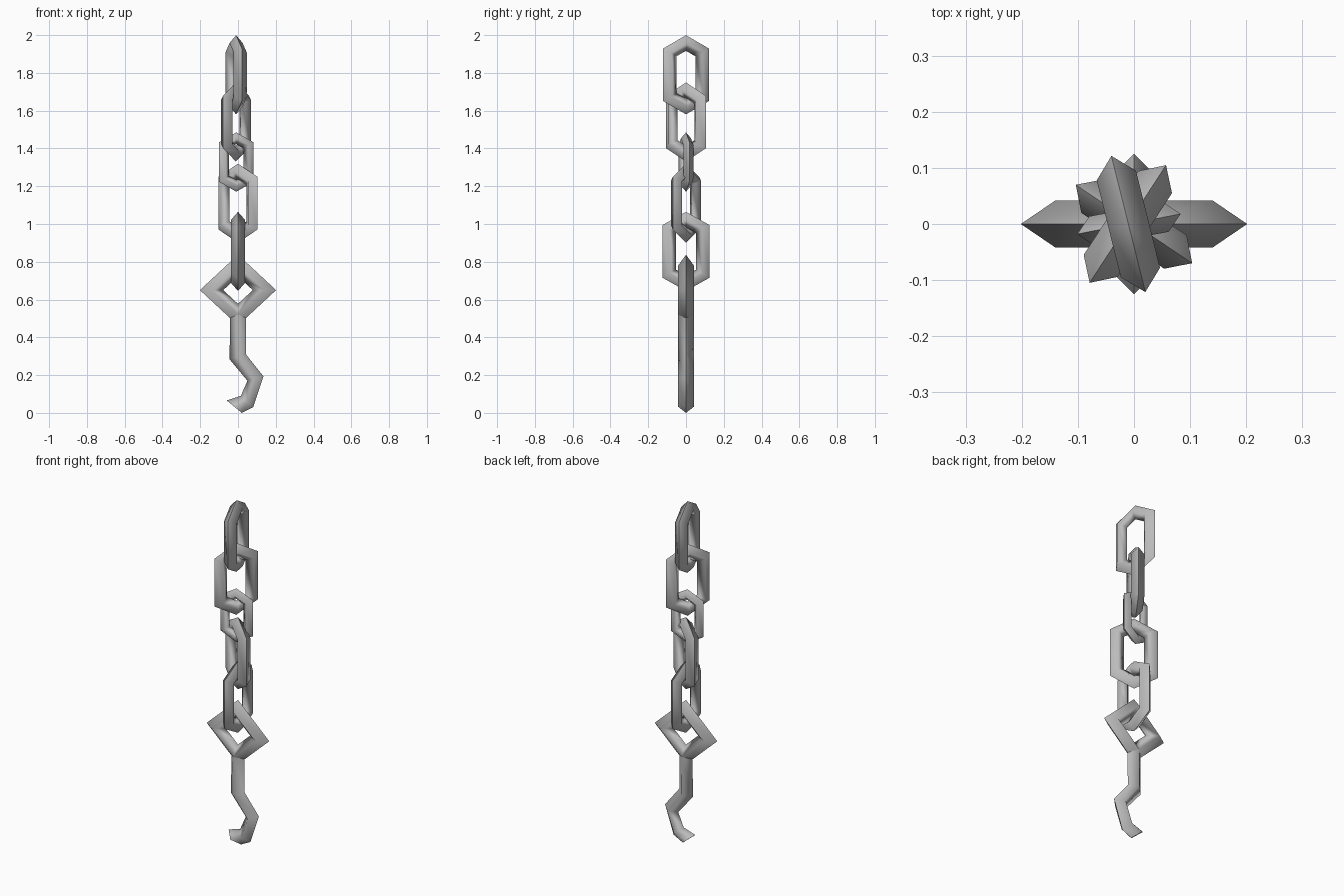
import bpy, bmesh
from math import radians
from mathutils import Vector, Matrix

cube = bpy.data.objects.get("Cube")
if cube:
    bpy.data.objects.remove(cube, do_unlink=True)

steel = bpy.data.materials.new("grey_steel")
steel.use_nodes = True
grey = (0.5, 0.5, 0.5, 1)
steel.diffuse_color = grey
steel.node_tree.nodes["Principled BSDF"].inputs["Base Color"].default_value = grey


def diamond_bar(name, sections, depth, closed):
    """Diamond-profile bar through (outer, inner) pairs in the XZ plane."""
    bm = bmesh.new()
    rings = []
    for outer, inner in sections:
        o, i = Vector((outer[0], 0, outer[1])), Vector((inner[0], 0, inner[1]))
        side = Vector((0, depth, 0))
        mid = (o + i) / 2
        rings.append([bm.verts.new(p) for p in (o, mid + side, i, mid - side)])
    pairs = list(zip(rings, rings[1:]))
    if closed:
        pairs.append((rings[-1], rings[0]))
    for a, b in pairs:
        for k in range(4):
            n = (k + 1) % 4
            bm.faces.new((a[k], a[n], b[n], b[k]))
    caps = []
    if not closed:
        caps = [bm.faces.new(rings[0]), bm.faces.new(rings[-1])]
    bmesh.ops.recalc_face_normals(bm, faces=bm.faces[:])
    for f in bm.faces:
        f.smooth = True
    # Crisp outer ridge and end caps
    for a, b in pairs:
        bm.edges.get((a[0], b[0])).smooth = False
    for cap in caps:
        for e in cap.edges:
            e.smooth = False
    mesh = bpy.data.meshes.new(name)
    bm.to_mesh(mesh)
    bm.free()
    mesh.materials.append(steel)
    obj = bpy.data.objects.new(name, mesh)
    bpy.context.collection.objects.link(obj)
    return obj


def mitred(points, r):
    """Outer and inner mitred corners of a closed clockwise outline."""
    pts = [Vector(p) for p in points]
    result = []
    for k, p in enumerate(pts):
        d1 = (p - pts[k - 1]).normalized()
        d2 = (pts[(k + 1) % len(pts)] - p).normalized()
        n1, n2 = Vector((-d1.y, d1.x)), Vector((-d2.y, d2.x))
        off = (n1 + n2) * (r / (1 + n1.dot(n2)))
        result.append((p + off, p - off))
    return result


# Chain links: name, centre x, centre z, turn about z, scale
W, H, S, R = 0.089, 0.168, 0.118, 0.036
hexagon = [(0, H), (W, S), (W, -S), (0, -H), (-W, -S), (-W, S)]
links = [
    ("top_link", -0.01, 1.79, 104, 1),
    ("second_link", -0.011, 1.54, 57, 1),
    ("small_link", -0.009, 1.328, 11, 0.75),
    ("fourth_link", 0, 1.11, -34, 1),
    ("bottom_link", 0, 0.855, 90, 1),
]
for name, x, z, turn, scale in links:
    link = diamond_bar(name, mitred(hexagon, R), R, True)
    link.data.transform(Matrix.Translation((x, 0, z))
                        @ Matrix.Rotation(radians(turn), 4, 'Z')
                        @ Matrix.Scale(scale, 4))

# Square eye of the hook, standing on its corner
eye = [(0, 0.78), (0.14, 0.65), (0, 0.52), (-0.14, 0.65)]
diamond_bar("hook_eye", mitred(eye, 0.042), 0.042, True)

# Shank and bent point of the hook
shank = [
    ((0.043, 0.52), (-0.043, 0.52)),
    ((0.042, 0.31), (-0.044, 0.283)),
    ((0.135, 0.193), (0.05, 0.17)),
    ((0.08, 0.03), (0.015, 0.09)),
    ((0.02, 0.0), (-0.06, 0.066)),
]
diamond_bar("hook_shank", shank, 0.042, False)
